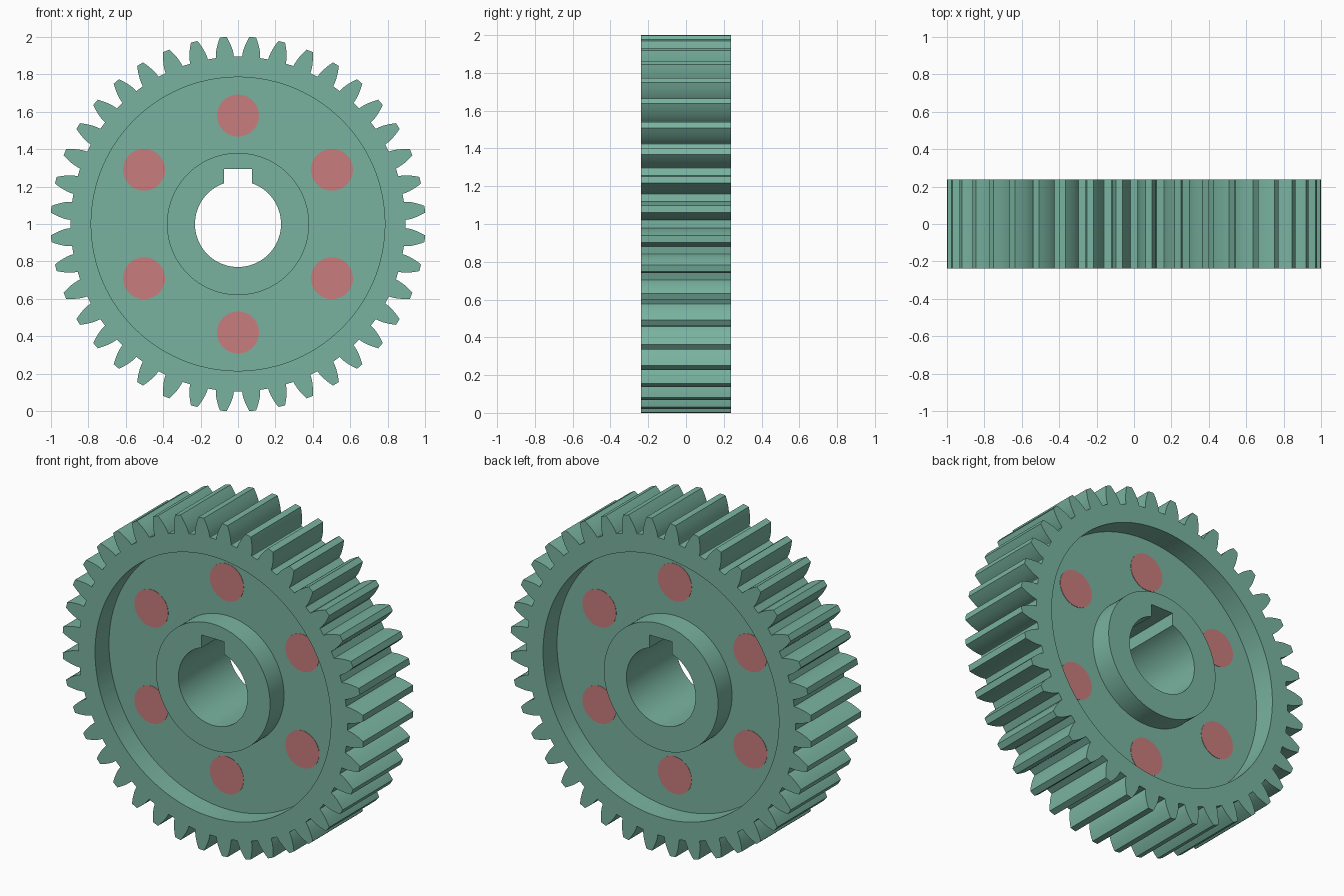
import bpy
import bmesh
from math import sin, cos, tan, acos, atan2, asin, pi, sqrt, radians

cube = bpy.data.objects.get("Cube")
if cube:
    bpy.data.objects.remove(cube)

TEETH = 40
TIP_R = 1.002
MODULE = TIP_R / (TEETH / 2 + 1)
PITCH_R = MODULE * TEETH / 2
ROOT_R = PITCH_R - 1.25 * MODULE
BASE_R = PITCH_R * cos(radians(20))
HALF_WIDTH = 0.238
WEB_HALF = 0.105
RIM_R, HUB_R, BORE_R = 0.785, 0.38, 0.23
KEY_HALF, KEY_TOP = 0.075, 0.293


def material(name, color):
    mat = bpy.data.materials.new(name)
    mat.use_nodes = True
    mat.diffuse_color = (*color, 1)
    mat.node_tree.nodes["Principled BSDF"].inputs["Base Color"].default_value = (*color, 1)
    return mat


green = material("sage green", (0.19, 0.45, 0.35))
red = material("dusty red", (0.58, 0.20, 0.20))


def circle(radius, angles):
    return [(radius * cos(a), radius * sin(a)) for a in angles]


def angles_of(points):
    return [atan2(z, x) for x, z in points]


def finish(name, bm, mat):
    bmesh.ops.recalc_face_normals(bm, faces=bm.faces)
    mesh = bpy.data.meshes.new(name)
    bm.to_mesh(mesh)
    bm.free()
    mesh.materials.append(mat)
    obj = bpy.data.objects.new(name, mesh)
    bpy.context.collection.objects.link(obj)
    obj.location.z = 1
    bpy.ops.object.select_all(action='DESELECT')
    obj.select_set(True)
    bpy.context.view_layer.objects.active = obj
    bpy.ops.object.shade_smooth_by_angle(angle=radians(25))
    return obj


def ring(name, outer, inner, half, mat):
    """Extruded ring between two outlines with matching point counts."""
    bm = bmesh.new()
    loops = [[bm.verts.new((x, y, z)) for x, z in outline]
             for outline, y in ((outer, -half), (outer, half), (inner, half), (inner, -half))]
    count = len(outer)
    for k in range(4):
        a, b = loops[k], loops[(k + 1) % 4]
        for i in range(count):
            j = (i + 1) % count
            bm.faces.new((a[i], a[j], b[j], b[i]))
    return finish(name, bm, mat)


def involute(radius):
    angle = acos(min(1, BASE_R / radius))
    return tan(angle) - angle


# Toothed rim with involute flanks
flank = []
STEPS = 6
for s in range(STEPS + 1):
    r = BASE_R + (TIP_R - BASE_R) * s / STEPS
    flank.append((r, pi / (2 * TEETH) + involute(PITCH_R) - involute(r)))
flank.insert(0, (ROOT_R, flank[0][1] + 0.002))
gear_outline = []
for t in range(TEETH):
    mid = 2 * pi * (t + 0.5) / TEETH
    for r, half_angle in flank:
        gear_outline += circle(r, [mid - half_angle])
    for r, half_angle in reversed(flank):
        gear_outline += circle(r, [mid + half_angle])
ring("toothed_rim", gear_outline, circle(RIM_R, angles_of(gear_outline)), HALF_WIDTH, green)

# Recessed web
turn = [2 * pi * i / 128 for i in range(128)]
ring("web", circle(RIM_R + 0.01, turn), circle(HUB_R - 0.01, turn), WEB_HALF, green)

# Hub with a keyed bore
gap = asin(KEY_HALF / BORE_R)
ARC = 96
bore = circle(BORE_R, [pi / 2 + gap + (2 * pi - 2 * gap) * i / ARC for i in range(ARC + 1)])
KEY_STEPS = 8
bore += [(KEY_HALF - 2 * KEY_HALF * i / KEY_STEPS, KEY_TOP) for i in range(KEY_STEPS + 1)]
ring("hub", circle(HUB_R, angles_of(bore)), bore, HALF_WIDTH, green)

# Six round spots showing on both sides of the web
for n in range(6):
    a = pi / 2 + n * pi / 3
    bm = bmesh.new()
    for y in (-1, 1):
        face = bm.faces.new([bm.verts.new((0.58 * cos(a) + x, y * (WEB_HALF + 0.002), 0.58 * sin(a) + z))
                             for x, z in circle(0.112, turn[::2])])
    sides = [v for v in bm.verts]
    half = len(sides) // 2
    for i in range(half):
        j = (i + 1) % half
        bm.faces.new((sides[i], sides[j], sides[half + j], sides[half + i]))
    finish(f"web_spot_{n + 1}", bm, red)
